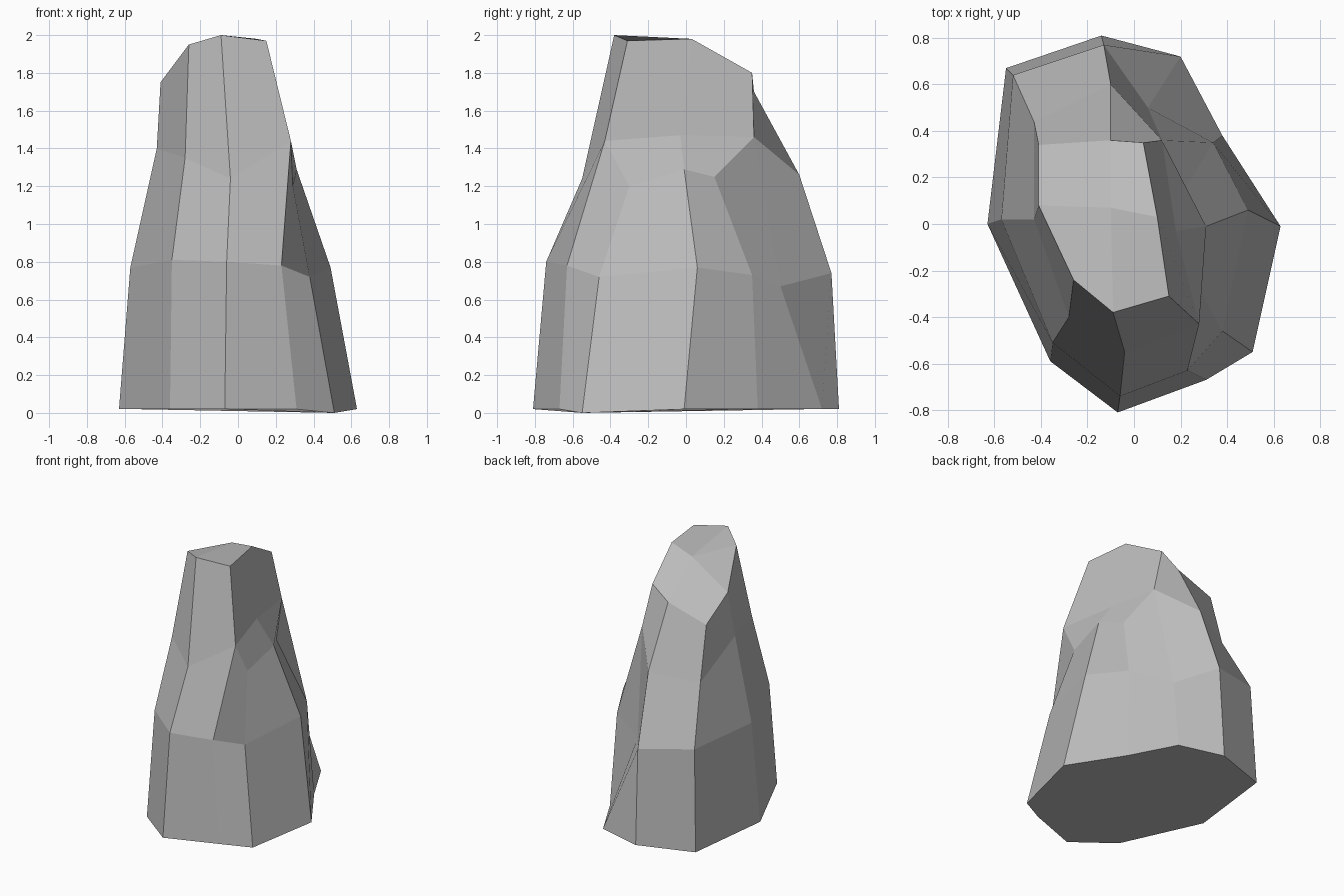
import bpy
import bmesh

default_cube = bpy.data.objects.get("Cube")
if default_cube:
    bpy.data.objects.remove(default_cube, do_unlink=True)


def make_material(name, shade):
    material = bpy.data.materials.new(name)
    material.use_nodes = True
    colour = (shade, shade, shade, 1)
    material.diffuse_color = colour
    material.node_tree.nodes["Principled BSDF"].inputs["Base Color"].default_value = colour
    return material


# Horizontal cross-sections, running from the left edge round the front,
# along the notched flank and round the back
footprint = [(-.63, 0), (-.36, -.59), (-.07, -.81), (.31, -.67), (.51, -.55),
             (.63, -.01), (.38, .38), (.2, .72), (-.14, .81), (-.55, .67)]
waist = [(-.57, .02, .77), (-.35, -.51, .81), (-.06, -.74, .8), (.23, -.63, .78),
         (.38, -.46, .72), (.49, .06, .77), (.34, .35, .73), (.06, .5, .67),
         (-.13, .77, .74), (-.52, .64, .79)]
shoulder = [(-.43, .02, 1.4), (-.28, -.4, 1.35), (-.04, -.55, 1.24), (.28, -.43, 1.44),
            (.29, -.3, 1.2), (.31, -.01, 1.29), (.22, .15, 1.25), (.12, .36, 1.46),
            (-.1, .6, 1.26), (-.43, .44, 1.2)]
crown = [(-.41, .08, 1.75), (-.26, -.24, 1.95), (-.09, -.38, 2), (.15, -.31, 1.97),
         (.1, .03, 1.98), (.04, .35, 1.8), (-.1, .36, 1.7), (-.41, .34, 1.6)]
ledge_point = (.18, -.03, 1.47)
summit_point = (-.1, .07, 1.94)

bm = bmesh.new()


def add_ring(points):
    return [bm.verts.new(point) for point in points]


def bridge(lower, upper):
    """Join two rings with the same number of corners by a band of faces."""
    for i in range(len(lower)):
        bm.faces.new((lower[i - 1], lower[i], upper[i], upper[i - 1]))


# Lower and middle bands, with one front corner of the base dipping slightly
base = add_ring([(x, y, .02) for x, y in footprint])
base[4].co.z = 0
middle = add_ring(waist)
upper = add_ring(shoulder)
top = add_ring(crown)
bridge(base, middle)
bridge(middle, upper)
bm.faces.new(base)

left, front_left, front, front_right, lens, side, notch, hollow, back, back_left = upper
t_left, t_front_left, t_front, t_front_right, t_side, t_hollow, t_back, t_back_left = top
ledge = bm.verts.new(ledge_point)
summit = bm.verts.new(summit_point)

upper_faces = [
    # Upper walls
    (left, front_left, t_front_left, t_left),
    (front_left, front, t_front, t_front_left),
    (front, front_right, t_front_right, t_front),
    (front_right, ledge, t_side, t_front_right),
    (ledge, hollow, t_hollow, t_side),
    (hollow, back, t_back, t_hollow),
    (back, back_left, t_back_left, t_back),
    (back_left, left, t_left, t_back_left),
    # Sloping ledge on the flank
    (front_right, lens, side, ledge),
    (side, notch, hollow, ledge),
    # Crown
    (t_front_left, t_front, summit),
    (t_front, t_front_right, t_side, summit),
    (t_side, t_hollow, t_back, summit),
    (t_back, t_back_left, t_left, summit),
    (t_left, t_front_left, summit),
]
for corners in upper_faces:
    bm.faces.new(corners)
bmesh.ops.recalc_face_normals(bm, faces=bm.faces[:])

mesh = bpy.data.meshes.new("standing_rock")
bm.to_mesh(mesh)
bm.free()
mesh.materials.append(make_material("stone grey", .5))
rock = bpy.data.objects.new("standing_rock", mesh)
bpy.context.scene.collection.objects.link(rock)
